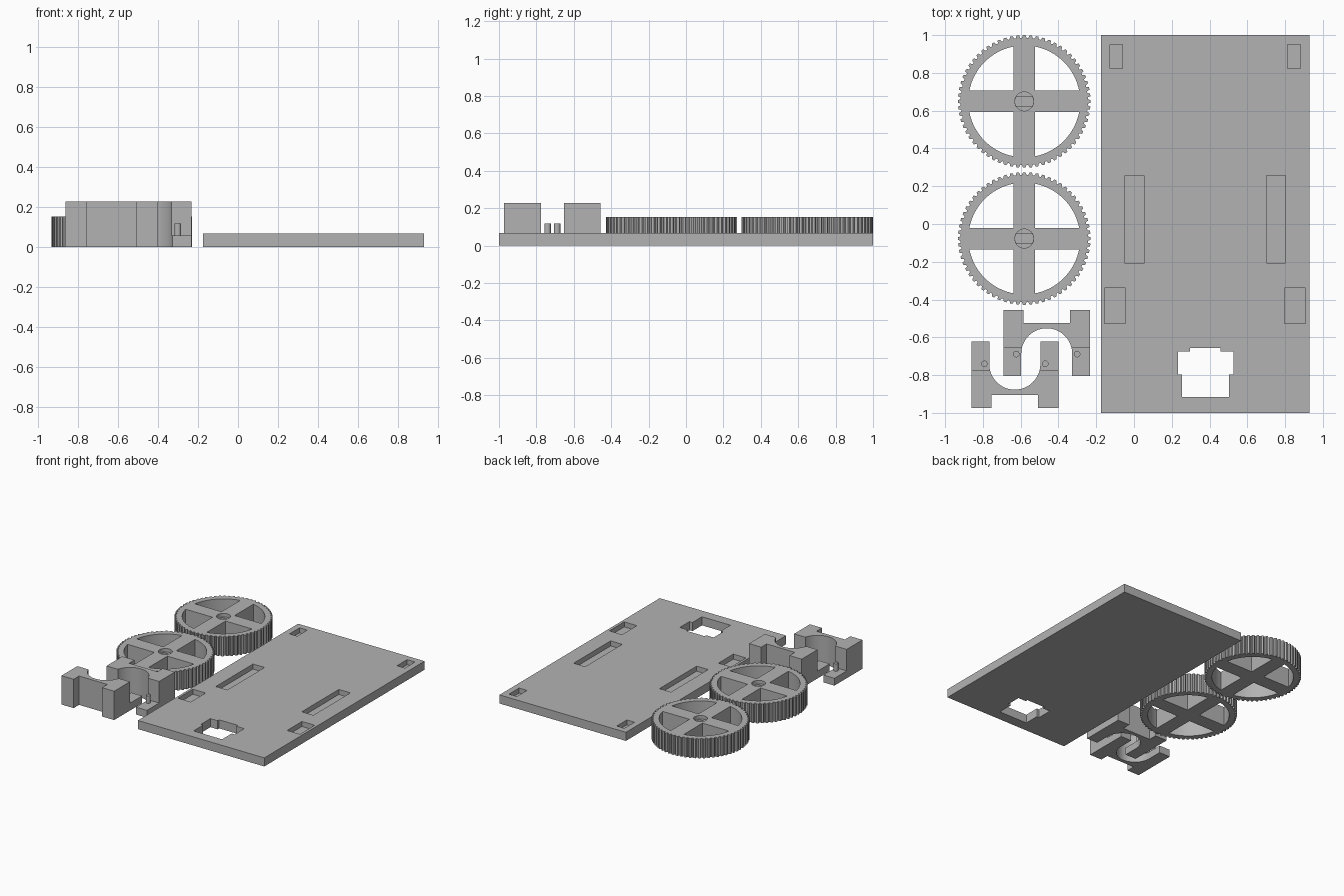
import bpy, bmesh
from math import sin, cos, pi, asin, tau

if "Cube" in bpy.data.objects:
    bpy.data.objects.remove(bpy.data.objects["Cube"])

GREY = (0.45, 0.45, 0.45, 1)
grey = bpy.data.materials.new("plain grey plastic")
grey.use_nodes = True
grey.diffuse_color = GREY
grey.node_tree.nodes["Principled BSDF"].inputs["Base Color"].default_value = GREY


def prism(name, outline, z0, z1):
    """Extrude a flat outline between two heights."""
    bm = bmesh.new()
    face = bm.faces.new([bm.verts.new((x, y, z0)) for x, y in outline])
    up = bmesh.ops.extrude_face_region(bm, geom=[face])["geom"]
    bmesh.ops.translate(bm, vec=(0, 0, z1 - z0),
                        verts=[v for v in up if isinstance(v, bmesh.types.BMVert)])
    bmesh.ops.recalc_face_normals(bm, faces=bm.faces)
    mesh = bpy.data.meshes.new(name)
    bm.to_mesh(mesh)
    bm.free()
    mesh.materials.append(grey)
    obj = bpy.data.objects.new(name, mesh)
    bpy.context.collection.objects.link(obj)
    return obj


def rect(x0, x1, y0, y1):
    return [(x0, y0), (x1, y0), (x1, y1), (x0, y1)]


def arc(cx, cy, r, a0, a1, n):
    return [(cx + r * cos(a0 + (a1 - a0) * i / n), cy + r * sin(a0 + (a1 - a0) * i / n))
            for i in range(n + 1)]


def combine(obj, others, operation):
    """Boolean the other solids into obj, then discard them."""
    for other in others:
        other.hide_render = True
        mod = obj.modifiers.new("cut", 'BOOLEAN')
        mod.operation, mod.solver, mod.object = operation, 'EXACT', other
    graph = bpy.context.evaluated_depsgraph_get()
    mesh = bpy.data.meshes.new_from_object(obj.evaluated_get(graph))
    obj.modifiers.clear()
    obj.data = mesh
    for other in others:
        bpy.data.objects.remove(other)


# Base plate with blind pockets and a stepped through opening
THICK, FLOOR = 0.068, 0.028
plate = prism("base_plate", rect(-0.175, 0.93, -1, 1), 0, THICK)
pockets = [rect(-0.127, -0.06, 0.824, 0.95), rect(0.813, 0.882, 0.824, 0.95),
           rect(-0.048, 0.053, -0.209, 0.256), rect(0.702, 0.803, -0.206, 0.256),
           rect(-0.156, -0.045, -0.526, -0.34), rect(0.797, 0.908, -0.526, -0.34)]
opening = [(0.253, -0.916), (0.502, -0.916), (0.502, -0.797), (0.528, -0.797),
           (0.528, -0.676), (0.459, -0.676), (0.459, -0.657), (0.296, -0.657),
           (0.296, -0.676), (0.232, -0.676), (0.232, -0.797), (0.253, -0.797)]
cutters = [prism("pocket_cutter", p, FLOOR, 0.2) for p in pockets]
cutters.append(prism("opening_cutter", opening, -0.1, 0.2))
combine(plate, cutters, 'DIFFERENCE')

# Toothed wheels: four openings leave a cross of spokes, hub has a stepped bore
TEETH, TIP, ROOT, RIM, SPOKE, HIGH = 64, 0.351, 0.337, 0.296, 0.057, 0.152


def toothed_wheel(name, cx, cy):
    outline = []
    for i in range(TEETH):
        for step, r in ((-0.36, ROOT), (-0.2, TIP), (0.2, TIP), (0.36, ROOT)):
            a = tau * (i + step) / TEETH
            outline.append((cx + r * cos(a), cy + r * sin(a)))
    wheel = prism(name, outline, 0, HIGH)
    gap = asin(SPOKE / RIM)
    cuts = []
    for sx in (1, -1):
        for sy in (1, -1):
            sector = [(SPOKE, SPOKE)] + arc(0, 0, RIM, gap, pi / 2 - gap, 16)
            cuts.append(prism("sector_cutter",
                              [(cx + sx * x, cy + sy * y) for x, y in sector], -0.1, 0.3))
    # round recess above a narrower flat-sided shaft socket
    cuts.append(prism("recess_cutter", arc(cx, cy, 0.05, 0, tau, 32)[:-1], 0.125, 0.3))
    flat = asin(0.55)
    socket = arc(cx, cy, 0.049, -flat, flat, 8) + arc(cx, cy, 0.049, pi - flat, pi + flat, 8)
    cuts.append(prism("socket_cutter", socket, 0.06, 0.2))
    combine(wheel, cuts, 'DIFFERENCE')


toothed_wheel("rear_wheel", -0.581, 0.649)
toothed_wheel("middle_wheel", -0.581, -0.077)


# Motor brackets: tall saddle block, low arms and locating pins
def bracket(name, cx, cy, turn):
    def place(points):
        return [(cx + turn * x, cy + turn * y) for x, y in points]

    half, lug, arm, radius = 0.23, 0.124, 0.135, 0.135
    front, split, back, notch = -0.175, -0.022, 0.175, 0.108
    centre = -0.056
    lift = asin((split - centre) / radius)
    saddle = arc(0, centre, radius, pi - lift, lift, 24)
    body = [(-half, split)] + saddle + [(half, split), (half, back), (lug, back),
                                       (lug, notch), (-lug, notch), (-lug, back), (-half, back)]
    block = prism(name, place(body), 0, 0.228)
    extras = []
    for side in (-1, 1):
        inner = arc(0, centre, radius, 0, lift, 6)
        foot = [(half, split), (half, front), (arm, front)] + inner
        foot = [(side * x, y) for x, y in foot]
        extras.append(prism("bracket_arm", place(foot), 0, 0.058))
        pin = arc(side * 0.161, -0.058, 0.017, 0, tau, 20)[:-1]
        extras.append(prism("bracket_pin", place(pin), 0.03, 0.117))
    combine(block, extras, 'UNION')


bracket("inner_bracket", -0.462, -0.631, 1)
bracket("outer_bracket", -0.631, -0.798, -1)

# Soft shading on the curved walls, crisp edges elsewhere
bpy.ops.object.select_all(action='DESELECT')
for obj in bpy.context.collection.objects:
    if obj.type == 'MESH':
        obj.select_set(True)
        bpy.context.view_layer.objects.active = obj
bpy.ops.object.shade_smooth_by_angle(angle=0.35)
